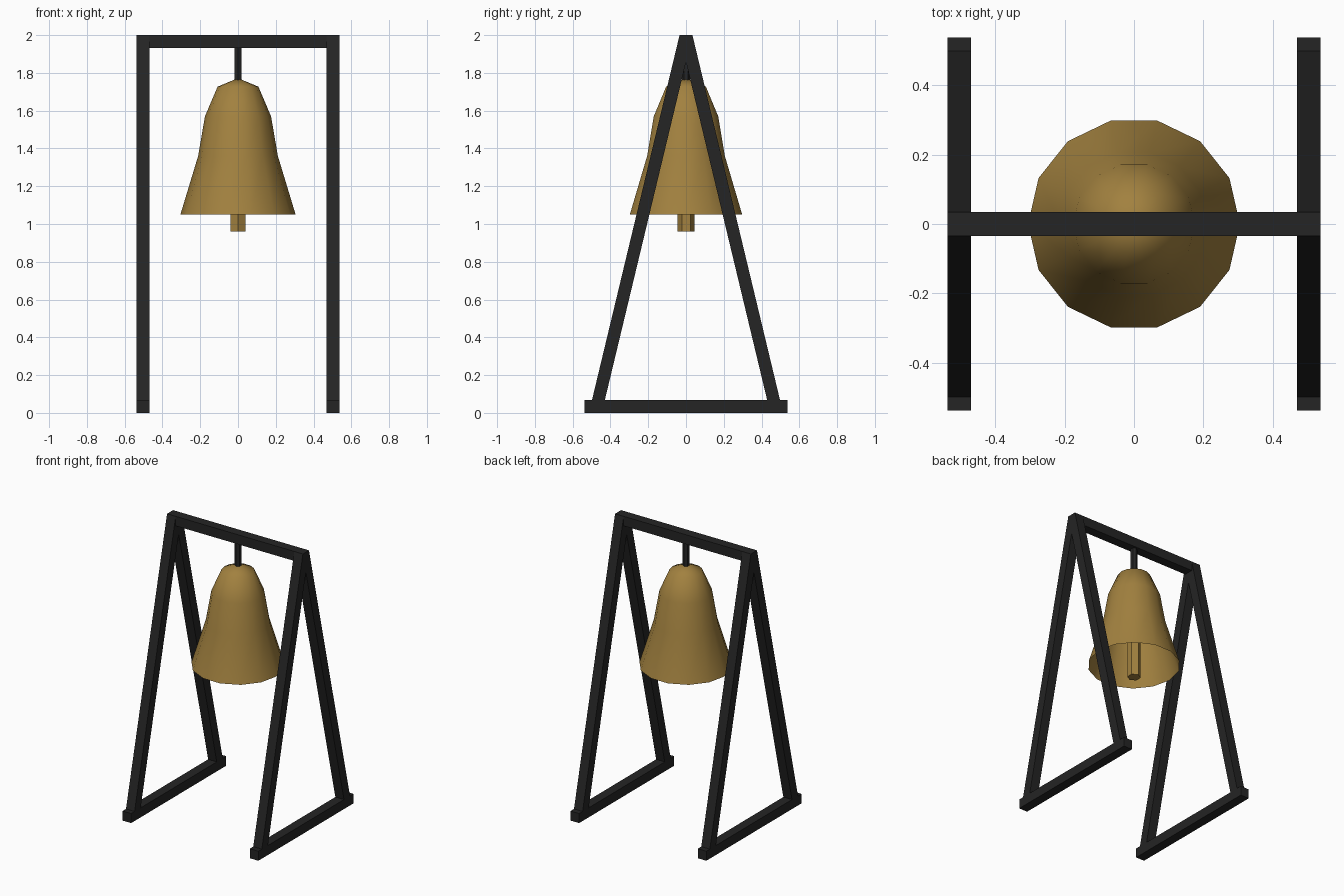
import bpy, bmesh
from math import cos, sin, pi, radians

old = bpy.data.objects.get("Cube")
if old:
    bpy.data.objects.remove(old, do_unlink=True)


def material(name, rgb):
    m = bpy.data.materials.new(name)
    m.use_nodes = True
    m.diffuse_color = (*rgb, 1)
    m.node_tree.nodes["Principled BSDF"].inputs["Base Color"].default_value = (*rgb, 1)
    return m


BLACK = material("black iron", (0.018, 0.018, 0.018))
GOLD = material("aged brass", (0.36, 0.22, 0.05))


def add_object(name, bm, mat):
    bmesh.ops.recalc_face_normals(bm, faces=bm.faces)
    mesh = bpy.data.meshes.new(name)
    bm.to_mesh(mesh)
    bm.free()
    mesh.materials.append(mat)
    obj = bpy.data.objects.new(name, mesh)
    bpy.context.collection.objects.link(obj)
    return obj


def bar(name, center, size, lean=0.0):
    """Square bar; lean shifts y per unit of height above its middle."""
    bm = bmesh.new()
    bmesh.ops.create_cube(bm, size=1)
    for v in bm.verts:
        z = v.co.z * size[2]
        v.co = (center[0] + v.co.x * size[0],
                center[1] + v.co.y * size[1] + lean * z,
                center[2] + z)
    return add_object(name, bm, BLACK)


def lathe(name, profile, sides, mat, turn=0.0, cap_bottom=False):
    """Revolve (radius, z) points, bottom first; zero radius makes a tip."""
    bm = bmesh.new()
    rings = []
    for r, z in profile:
        count = sides if r > 0 else 1
        rings.append([bm.verts.new((r * cos(turn + 2 * pi * i / sides),
                                    r * sin(turn + 2 * pi * i / sides), z))
                      for i in range(count)])
    for low, high in zip(rings, rings[1:]):
        for i in range(sides):
            j = (i + 1) % sides
            if len(high) == 1:
                bm.faces.new((low[i], low[j], high[0]))
            else:
                bm.faces.new((low[i], low[j], high[j], high[i]))
    if cap_bottom:
        bm.faces.new(rings[0])
    return add_object(name, bm, mat)


# Frame: top beam, two feet, four leaning legs
T = 0.068
X = 0.503
bar("top_beam", (0, 0, 2 - T / 2), (2 * X + T, T, T))
for side, x in (("left", X), ("right", -X)):
    bar(side + "_foot", (x, 0, T / 2), (T, 1.074, T))
    for end, s in (("front", -1), ("back", 1)):
        bar(f"{end}_{side}_leg", (x, s * 0.24, 1), (T, T, 1.998), -s * 0.24)

# Hanger rod
lathe("hanger_rod", [(0.022, 1.75), (0.022, 1.95)], 6, BLACK, pi / 2, True)

# Open bell shell
bell = lathe("bell", [(0.305, 1.05), (0.211, 1.36), (0.175, 1.57),
                      (0.108, 1.727), (0, 1.772)], 14, GOLD)
bell.data.shade_smooth()

# Clapper
lathe("clapper", [(0.045, 0.96), (0.045, 1.6), (0, 1.6)], 6, GOLD, pi / 2, True)
